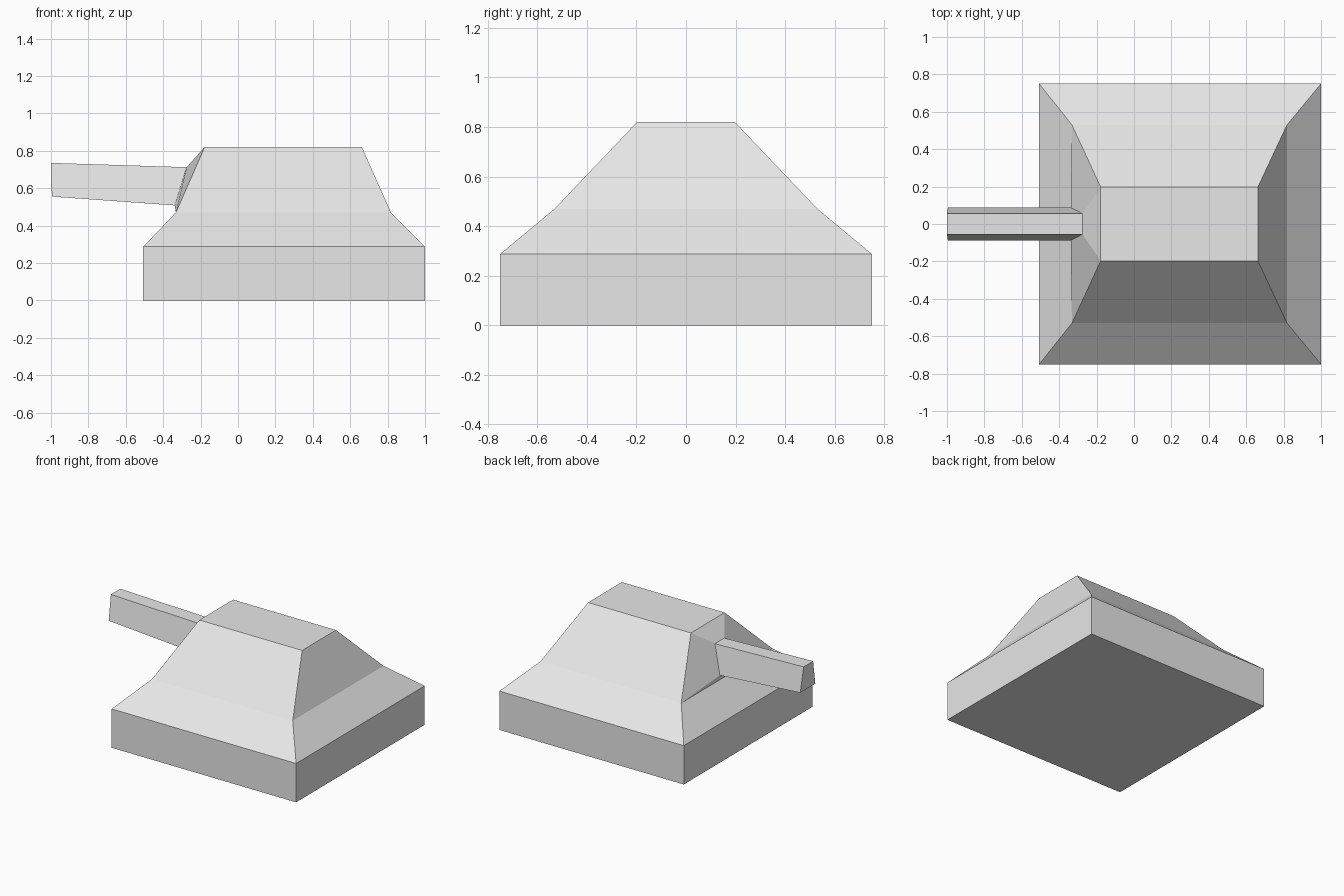
import bpy, bmesh

if "Cube" in bpy.data.objects:
    bpy.data.objects.remove(bpy.data.objects["Cube"])

grey = bpy.data.materials.new("light_grey")
grey.diffuse_color = (0.8, 0.8, 0.8, 1)
grey.use_nodes = True
grey.node_tree.nodes["Principled BSDF"].inputs["Base Color"].default_value = grey.diffuse_color


def loft(name, rings, cap_start, skip=()):
    """Skin four-point rings; skip holds (ring, side) faces to leave open."""
    bm = bmesh.new()
    loops = [[bm.verts.new(p) for p in ring] for ring in rings]
    for r, (a, b) in enumerate(zip(loops, loops[1:])):
        for i in range(4):
            if (r, i) not in skip:
                j = (i + 1) % 4
                bm.faces.new((a[i], a[j], b[j], b[i]))
    if cap_start:
        bm.faces.new(loops[0][::-1])
    bm.faces.new(loops[-1])
    bm.normal_update()
    mesh = bpy.data.meshes.new(name)
    bm.to_mesh(mesh)
    bm.free()
    mesh.materials.append(grey)
    obj = bpy.data.objects.new(name, mesh)
    bpy.context.collection.objects.link(obj)
    return obj


def level(x0, x1, y, z):
    return [(x0, -y, z), (x1, -y, z), (x1, y, z), (x0, y, z)]


def gun_ring(low, high):
    """Upright ring from (x, half width, z) of its bottom and top edges."""
    (xl, yl, zl), (xh, yh, zh) = low, high
    return [(xl, yl, zl), (xl, -yl, zl), (xh, -yh, zh), (xh, yh, zh)]


# Hull slab rising into the sloped turret, open where the gun mount joins
loft("hull_and_turret", [
    level(-0.507, 1.0, 0.75, 0),
    level(-0.507, 1.0, 0.75, 0.287),
    level(-0.332, 0.818, 0.53, 0.47),
    level(-0.178, 0.662, 0.197, 0.82),
], True, skip={(2, 3)})

# Gun mount narrowing from the turret face into the tapered barrel
loft("gun_mount_and_barrel", [
    gun_ring((-0.332, 0.53, 0.47), (-0.178, 0.197, 0.82)),
    gun_ring((-0.338, 0.088, 0.508), (-0.275, 0.055, 0.712)),
    gun_ring((-0.995, 0.088, 0.555), (-1.0, 0.055, 0.735)),
], False)
